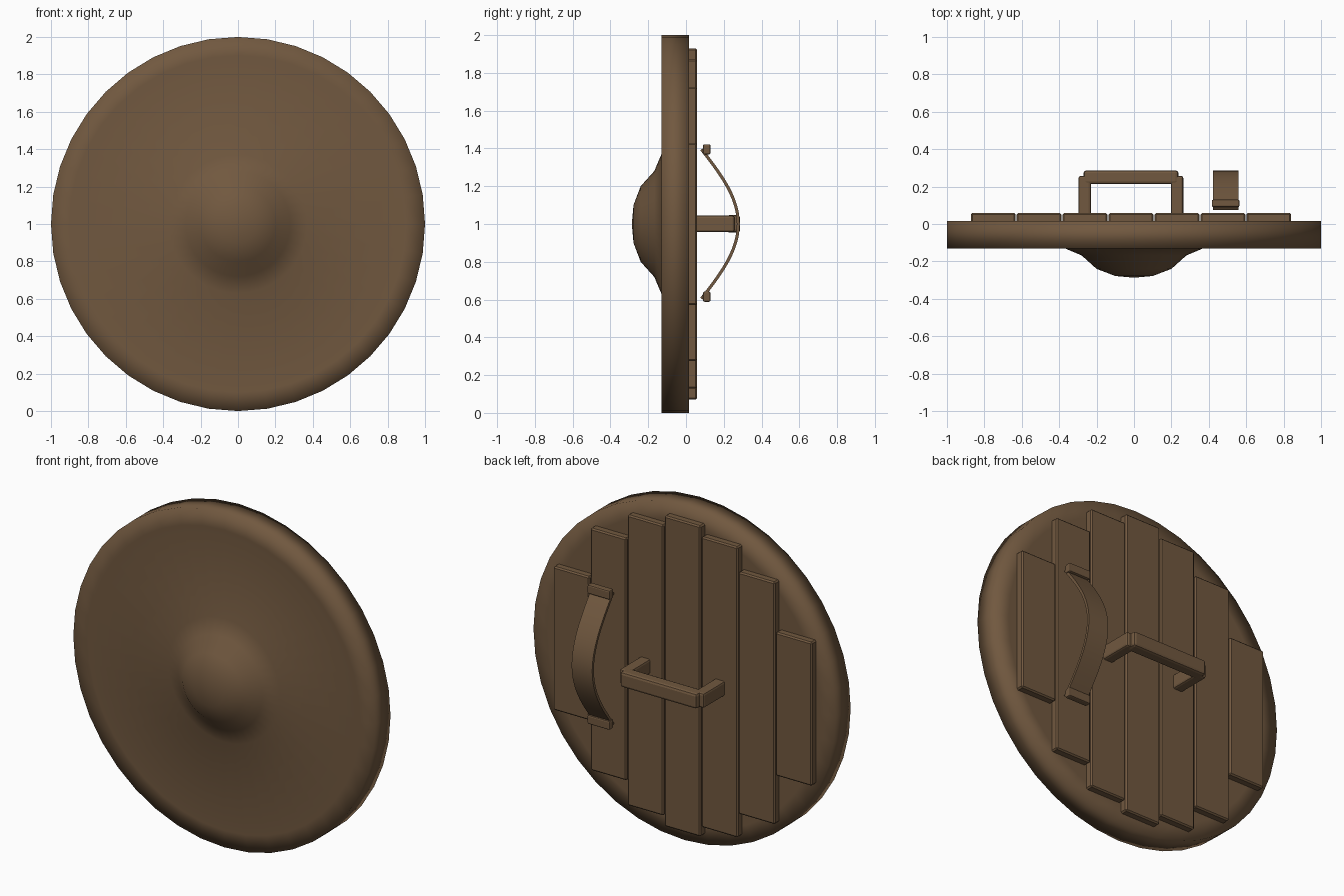
import bpy, bmesh, math
from mathutils import Matrix, Vector

if "Cube" in bpy.data.objects:
    bpy.data.objects.remove(bpy.data.objects["Cube"])

wood = bpy.data.materials.new("brown wood")
wood.diffuse_color = (0.165, 0.098, 0.05, 1)
wood.use_nodes = True
wood.node_tree.nodes["Principled BSDF"].inputs["Base Color"].default_value = wood.diffuse_color


def finish(name, bm, smooth=None):
    bmesh.ops.recalc_face_normals(bm, faces=bm.faces[:])
    me = bpy.data.meshes.new(name)
    bm.to_mesh(me)
    bm.free()
    me.materials.append(wood)
    ob = bpy.data.objects.new(name, me)
    bpy.context.collection.objects.link(ob)
    if smooth:
        for p in me.polygons:
            p.use_smooth = True
    return ob


def box(name, x, y, z, bevel=0.008, segments=1):
    """Bevelled box from (min, max) ranges."""
    bm = bmesh.new()
    size = [b - a for a, b in (x, y, z)]
    mid = [(a + b) / 2 for a, b in (x, y, z)]
    bmesh.ops.create_cube(bm, size=1, matrix=Matrix.Translation(mid) @ Matrix.Diagonal((*size, 1)))
    bmesh.ops.bevel(bm, geom=bm.edges[:], offset=bevel, segments=segments,
                    profile=0.5, affect='EDGES')
    return finish(name, bm)


# Round shield body with central boss, turned from one profile (radius, y)
profile = [(0, -0.287), (0.1, -0.278), (0.2, -0.24), (0.28, -0.168), (0.37, -0.13),
           (0.9, -0.13), (1, -0.13), (1, 0.015), (0.9, 0.015), (0, 0.015)]
bm = bmesh.new()
verts = [bm.verts.new((r, y, 1)) for r, y in profile]
edges = [bm.edges.new(p) for p in zip(verts, verts[1:])]
bmesh.ops.spin(bm, geom=verts + edges, cent=(0, 0, 1), axis=(0, 1, 0),
               angle=2 * math.pi, steps=40)
bmesh.ops.remove_doubles(bm, verts=bm.verts[:], dist=0.0005)
finish("shield_body", bm, smooth=True)

# Seven back planks, lengths mirrored about the middle one
half_lengths = [0.93, 0.87, 0.725, 0.43]
for i in range(-3, 4):
    cx, h = -0.016 + i * 0.2455, half_lengths[abs(i)]
    box(f"plank_{i + 4}", (cx - 0.12, cx + 0.12), (0.005, 0.058), (1 - h, 1 + h))

# Hand grip: two posts and a cross bar
for side, x0 in (("left", -0.297), ("right", 0.197)):
    box(f"grip_post_{side}", (x0, x0 + 0.067), (0.04, 0.257), (0.957, 1.045), 0.012, 2)
box("grip_bar", (-0.27, 0.238), (0.213, 0.287), (0.955, 1.047), 0.015, 2)

# Arm strap: thin bowed band
bm = bmesh.new()
rows = []
n = 24
for k in range(n + 1):
    t = -1 + 2 * k / n
    a = math.pi / 2 * t
    c = Vector((0, 0.082 + 0.195 * math.cos(a), 1 + 0.395 * t))
    nrm = Vector((0, 0.395, 0.195 * math.pi / 2 * math.sin(a))).normalized() * 0.008
    rows.append([bm.verts.new((x, *(c + s * nrm).yz))
                 for x, s in ((0.422, -1), (0.558, -1), (0.558, 1), (0.422, 1))])
for a, b in zip(rows, rows[1:]):
    for j in range(4):
        bm.faces.new((a[j], a[(j + 1) % 4], b[(j + 1) % 4], b[j]))
bm.faces.new(rows[0])
bm.faces.new(rows[-1])
strap = finish("arm_strap", bm)
bpy.context.view_layer.objects.active = strap
strap.select_set(True)
bpy.ops.object.shade_smooth_by_angle(angle=math.radians(35))

# Strap end clasps
for side, z in (("top", 1.395), ("bottom", 0.615)):
    box(f"strap_clasp_{side}", (0.416, 0.564), (0.09, 0.13), (z - 0.027, z + 0.027), 0.008, 2)
